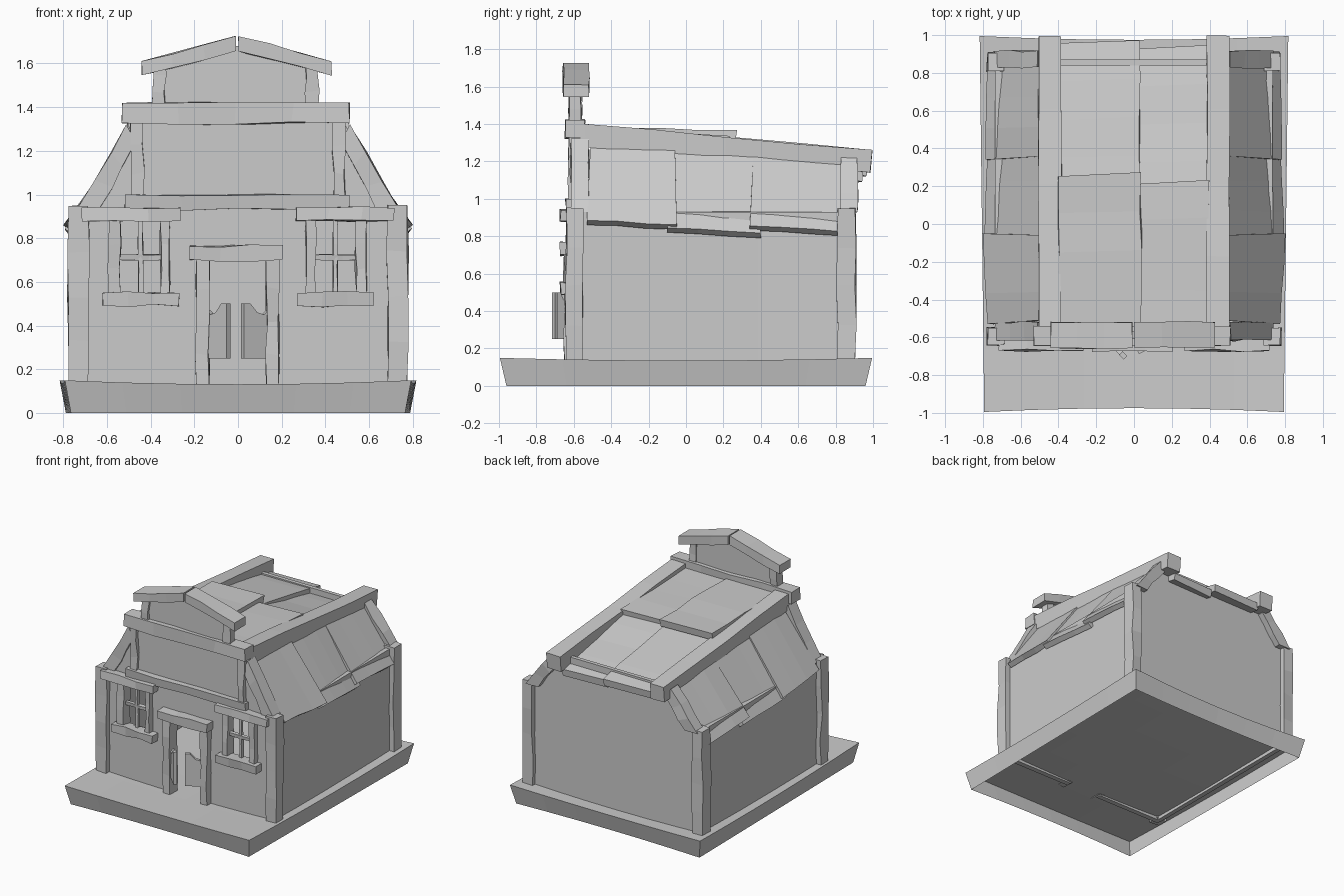
import bpy, bmesh, random
from mathutils import Vector

if "Cube" in bpy.data.objects:
    bpy.data.objects.remove(bpy.data.objects["Cube"])

random.seed(7)


def finish(name, bm):
    bmesh.ops.recalc_face_normals(bm, faces=bm.faces)
    me = bpy.data.meshes.new(name)
    bm.to_mesh(me)
    bm.free()
    ob = bpy.data.objects.new(name, me)
    bpy.context.collection.objects.link(ob)
    return ob


def bar(name, start, end, n=3, jit=0.008):
    """Rough-hewn timber lofted between two four-sided ends."""
    bm = bmesh.new()
    rings = []
    for i in range(n + 1):
        k = jit if 0 < i < n else jit * 0.4
        rings.append([bm.verts.new(Vector(a).lerp(Vector(b), i / n) +
                      Vector([random.uniform(-k, k) for _ in range(3)]))
                      for a, b in zip(start, end)])
    for r, q in zip(rings, rings[1:]):
        for j in range(4):
            bm.faces.new((r[j], r[(j + 1) % 4], q[(j + 1) % 4], q[j]))
    bm.faces.new(rings[0])
    bm.faces.new(rings[-1])
    return finish(name, bm)


def box(name, x, y, z, axis, n=3, jit=0.008):
    """Timber filling the given ranges, with its cuts along one axis."""
    rng = [sorted(x), y, z]
    a, b = [i for i in range(3) if i != axis]
    ends = []
    for e in (0, 1):
        quad = []
        for i, j in ((0, 0), (1, 0), (1, 1), (0, 1)):
            p = [0, 0, 0]
            p[axis], p[a], p[b] = rng[axis][e], rng[a][i], rng[b][j]
            quad.append(p)
        ends.append(quad)
    return bar(name, ends[0], ends[1], n, jit)


def slab(name, a, b, c, d, off, n=3, jit=0.005):
    """Board with top edge a-b at the start and c-d at the end."""
    off = Vector(off)
    a, b, c, d = map(Vector, (a, b, c, d))
    return bar(name, [a, b, b + off, a + off], [c, d, d + off, c + off], n, jit)


def panel(name, loops, y0, y1, place=None):
    """Upright x-z outline, optionally with holes, extruded from y0 to y1."""
    bm = bmesh.new()
    for loop in loops:
        vs = [bm.verts.new((px, y0, pz)) for px, pz in loop]
        for i, v in enumerate(vs):
            bm.edges.new((v, vs[i - 1]))
    bmesh.ops.triangle_fill(bm, edges=bm.edges, use_beauty=True)
    ext = bmesh.ops.extrude_face_region(bm, geom=bm.faces[:])
    bmesh.ops.translate(bm, vec=(0, y1 - y0, 0),
                        verts=[g for g in ext["geom"] if isinstance(g, bmesh.types.BMVert)])
    bmesh.ops.dissolve_limit(bm, angle_limit=0.01, verts=bm.verts, edges=bm.edges)
    return finish(name, bm)


def rect(x0, x1, z0, z1):
    return [(x0, z0), (x1, z0), (x1, z1), (x0, z1)]


# Sagging base, flared outward and open underneath
bm = bmesh.new()
bmesh.ops.create_grid(bm, x_segments=6, y_segments=6, size=1)
rim = [e for e in bm.edges if e.is_boundary]
for v in bm.verts:
    x, y = v.co.x, v.co.y
    v.co = (x * (0.805 + 0.012 * y), y * (0.975 + 0.02 * x * x),
            0.117 + 0.018 * x * x + 0.014 * y * y)
ext = bmesh.ops.extrude_edge_only(bm, edges=rim)
for v in (g for g in ext["geom"] if isinstance(g, bmesh.types.BMVert)):
    v.co = (v.co.x * 0.965, v.co.y * 0.965, 0)
finish("base", bm)

# Front wall with door and window openings
outline = [(-0.14, 0.11), (-0.14, 0.71), (0.14, 0.71), (0.14, 0.11), (0.73, 0.11), (0.73, 0.93),
           (0.49, 1.32), (0.49, 1.38), (-0.49, 1.38), (-0.49, 1.32), (-0.73, 0.93), (-0.73, 0.11)]
panel("front_wall", [outline, rect(-0.55, -0.34, 0.54, 0.89), rect(0.34, 0.55, 0.54, 0.89)],
      -0.60, -0.56)

# Back wall, side walls and the boards under the roof slopes
panel("back_wall", [[(-0.73, 0.11), (0.73, 0.11), (0.73, 0.93), (0.5, 1.21), (-0.5, 1.21),
                     (-0.73, 0.93)]], 0.84, 0.87)
for s, side in ((-1, "left"), (1, "right")):
    box("side_wall_" + side, (s * 0.70, s * 0.735), (-0.57, 0.86), (0.11, 0.93), 1, 3, 0.002)

# Paired timbers on both sides
for s, side in ((-1, "left"), (1, "right")):
    # Corner posts
    box("front_post_" + side, (s * 0.685, s * 0.775), (-0.64, -0.55), (0.12, 0.95), 2, 4)
    box("back_post_" + side, (s * 0.69, s * 0.775), (0.81, 0.905), (0.12, 0.95), 2, 4)
    # Sloping braces
    for name, y0, y1, zt in (("front_brace_", -0.615, -0.52, 1.32), ("back_brace_", 0.83, 0.915, 1.22)):
        bar(name + side,
            [(s * 0.635, y0, 0.93), (s * 0.74, y0, 0.93), (s * 0.74, y1, 0.93), (s * 0.635, y1, 0.93)],
            [(s * 0.47, y0, zt - 0.08), (s * 0.51, y0, zt), (s * 0.51, y1, zt), (s * 0.47, y1, zt - 0.08)])
    # Upper facade posts and sign posts
    box("facade_post_" + side, (s * 0.435, s * 0.49), (-0.625, -0.54), (0.97, 1.35), 2)
    box("sign_post_" + side, (s * 0.32 - 0.012, s * 0.38 - 0.012), (-0.625, -0.56), (1.40, 1.62), 2)
    # Gable caps of the sign
    slab("gable_cap_" + side, (s * 0.435 - 0.005, -0.655, 1.612), (s * 0.435 - 0.005, -0.52, 1.612),
         (s * 0.006 - 0.005, -0.655, 1.725), (s * 0.006 - 0.005, -0.52, 1.725), (0, 0, -0.068), 3, 0.007)
    # Long roof beams
    slab("roof_beam_" + side, (s * 0.385, -0.56, 1.40), (s * 0.505, -0.56, 1.40),
         (s * 0.385, 0.995, 1.26), (s * 0.505, 0.995, 1.26), (0, -0.01, -0.12), 4, 0.006)
    # Side roof panels: front y, back y, eave x and z at each end, ridge z at each end
    rows = ((-0.53, -0.06, 0.775, 0.80, 0.885, 0.86, 1.29, 1.275),
            (-0.10, 0.39, 0.795, 0.775, 0.845, 0.815, 1.26, 1.235),
            (0.34, 0.83, 0.785, 0.775, 0.855, 0.825, 1.24, 1.20))
    for i, (ya, yb, xa, xb, za, zb, ra, rb) in enumerate(rows):
        slab("side_roof_panel_%s_%d" % (side, i + 1), (s * 0.49, ya + 0.02, ra), (s * xa, ya, za),
             (s * 0.49, yb, rb), (s * xb, yb + 0.01, zb), (-s * 0.03, 0, -0.025), 3)
    # Window frame and bars
    box("window_lintel_" + side, (s * 0.265, s * 0.715), (-0.67, -0.575), (0.88, 0.94), 0)
    box("window_sill_" + side, (s * 0.27, s * 0.62), (-0.67, -0.575), (0.49, 0.55), 0)
    box("window_jamb_outer_" + side, (s * 0.54, s * 0.59), (-0.64, -0.55), (0.54, 0.89), 2)
    box("window_jamb_inner_" + side, (s * 0.31, s * 0.355), (-0.64, -0.55), (0.54, 0.89), 2)
    box("window_upright_bar_" + side, (s * 0.435, s * 0.457), (-0.61, -0.585), (0.54, 0.89), 2, 3, 0.004)
    box("window_cross_bar_" + side, (s * 0.34, s * 0.55), (-0.61, -0.585), (0.70, 0.725), 0, 3, 0.004)
    # Door frame post
    box("door_post_" + side, (s * 0.13, s * 0.19), (-0.65, -0.555), (0.12, 0.72), 2, 4)

# Horizontal timbers
box("door_lintel", (-0.22, 0.205), (-0.675, -0.56), (0.70, 0.765), 0)
box("facade_lower_beam", (-0.52, 0.51), (-0.64, -0.56), (0.93, 1.0), 0, 4)
box("facade_upper_beam", (-0.53, 0.51), (-0.645, -0.54), (1.325, 1.42), 0, 4)

# Sign panel
panel("sign_panel", [[(-0.36, 1.40), (0.34, 1.40), (0.34, 1.59), (-0.005, 1.68), (-0.36, 1.59)]],
      -0.61, -0.57)

# Swinging doors, standing ajar
for s, side, angle in ((-1, "left", 0.8), (1, "right", 0.5)):
    leaf = [(0, 0.25), (0.13, 0.25), (0.13, 0.50), (0.095, 0.50), (0.06, 0.46), (0.025, 0.45), (0, 0.47)]
    ob = panel("swing_door_" + side, [[(-s * px, pz) for px, pz in leaf]], -0.013, 0.013)
    ob.location = (s * 0.135, -0.615, 0)
    ob.rotation_euler.z = s * angle

# Top roof boards: x range, y range, heights at front and back
tops = (("rear_left", -0.40, 0.03, 0.15, 0.965, 1.315, 1.175), ("rear_right", 0.025, 0.40, 0.12, 0.94, 1.315, 1.145),
        ("front_left", -0.40, 0.035, -0.55, 0.265, 1.375, 1.37), ("front_right", 0.03, 0.40, -0.55, 0.225, 1.365, 1.335))
for name, x0, x1, y0, y1, za, zb in tops:
    slab("roof_board_" + name, (x0, y0, za), (x1, y0, za), (x0, y1 - 0.01, zb), (x1, y1 + 0.01, zb),
         (0, -0.01, -0.055), 4, 0.007)
